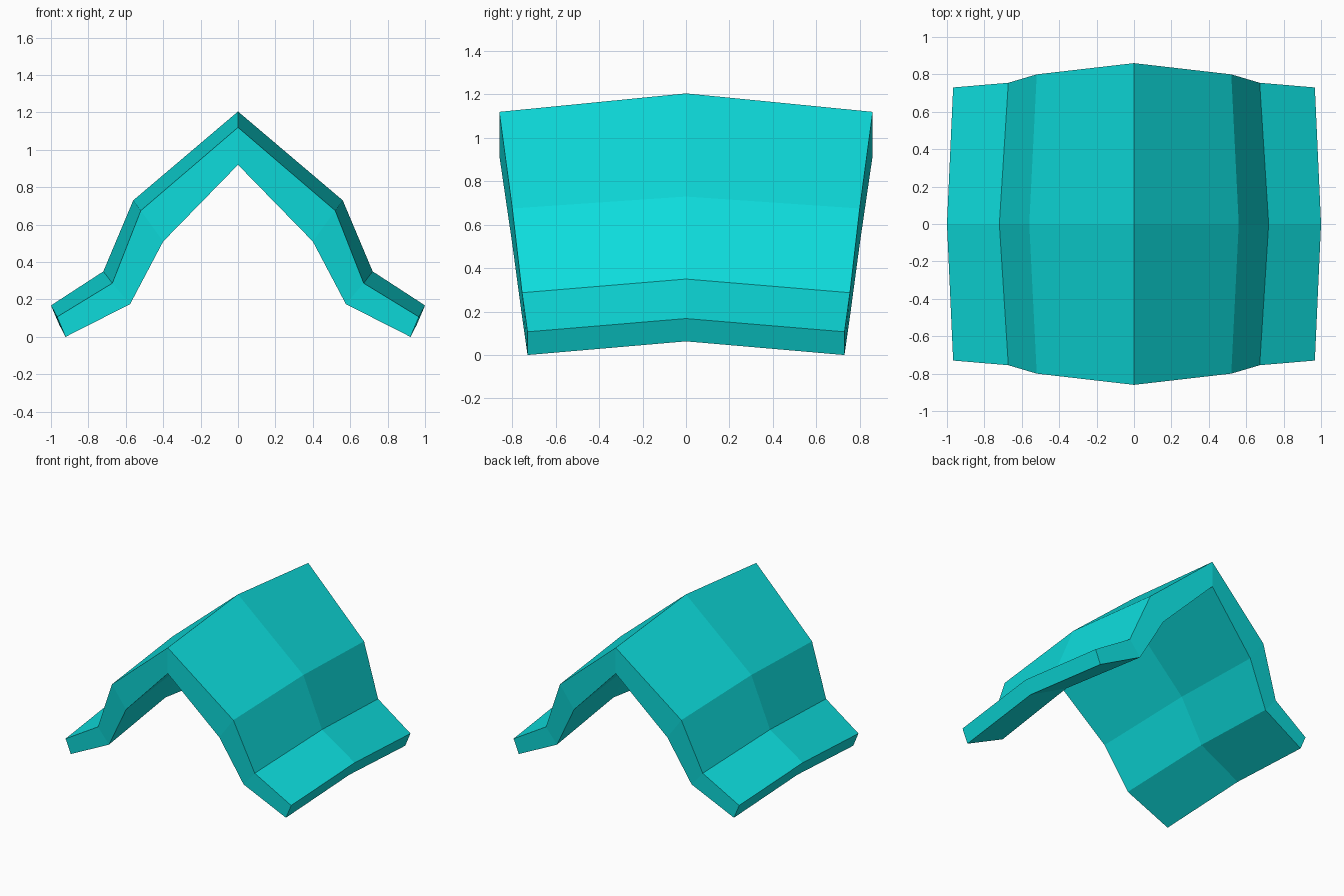
import bpy
import bmesh

cube = bpy.data.objects.get("Cube")
if cube:
    bpy.data.objects.remove(cube, do_unlink=True)

# Half profiles (x, z) running from the ridge to the eave
MID_OUTER = [(0, 1.205), (0.56, 0.73), (0.72, 0.35), (1.0, 0.168)]
MID_INNER = [(0, 1.005), (0.44, 0.565), (0.622, 0.24), (0.955, 0.063)]
END_OUTER = [(0, 1.12), (0.52, 0.675), (0.672, 0.287), (0.967, 0.107)]
END_INNER = [(0, 0.92), (0.40, 0.51), (0.577, 0.175), (0.922, 0.0)]
END_DEPTH = [0.86, 0.80, 0.755, 0.73]


def section(outer, inner, side):
    """Closed ring of points: over the outside, back along the inside."""
    def full(half):
        pts = [(x, side * d, z) for (x, z), d in zip(half, END_DEPTH)]
        return [(-x, y, z) for x, y, z in reversed(pts[1:])] + pts
    return full(outer) + full(inner)[::-1]


def make_material(name, rgb):
    mat = bpy.data.materials.new(name)
    mat.use_nodes = True
    mat.diffuse_color = (*rgb, 1)
    bsdf = next(n for n in mat.node_tree.nodes if n.type == 'BSDF_PRINCIPLED')
    bsdf.inputs["Base Color"].default_value = (*rgb, 1)
    return mat


# Roof shell lofted through front, middle and back sections
bm = bmesh.new()
rings = [[bm.verts.new(p) for p in section(*s)] for s in (
    (END_OUTER, END_INNER, -1),
    (MID_OUTER, MID_INNER, 0),
    (END_OUTER, END_INNER, 1))]
count = len(rings[0])
for a, b in zip(rings, rings[1:]):
    for i in range(count):
        j = (i + 1) % count
        bm.faces.new((a[i], a[j], b[j], b[i]))

# Gable end caps, one quad per roof slope
for ring in (rings[0], rings[-1]):
    for i in range(count // 2 - 1):
        bm.faces.new((ring[i], ring[i + 1], ring[-2 - i], ring[-1 - i]))

bmesh.ops.recalc_face_normals(bm, faces=bm.faces)
mesh = bpy.data.meshes.new("curved_roof")
bm.to_mesh(mesh)
bm.free()
mesh.materials.append(make_material("turquoise", (0.004, 0.72, 0.72)))
roof = bpy.data.objects.new("curved_roof", mesh)
bpy.context.collection.objects.link(roof)
